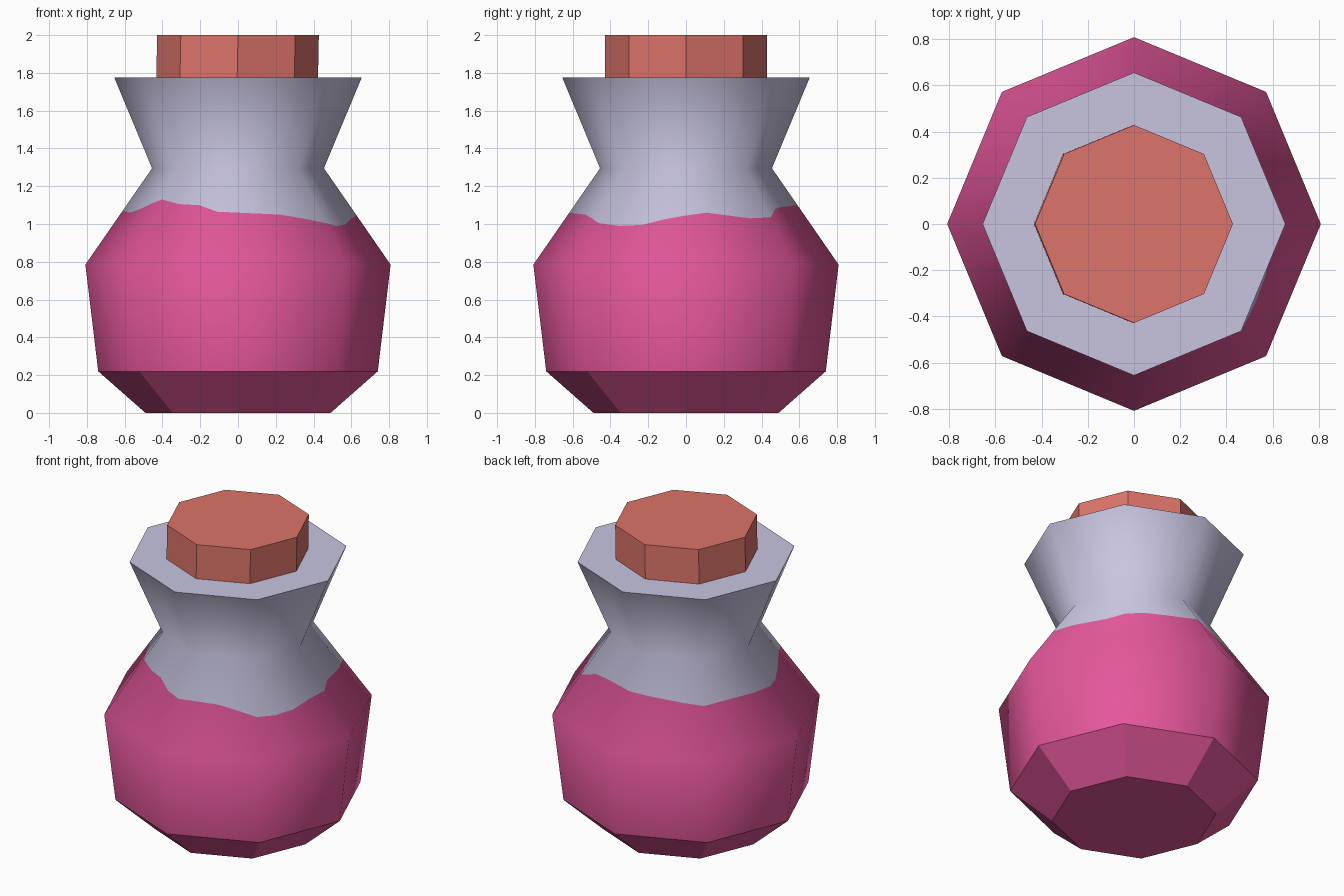
import bpy
import bmesh
from math import sin, cos, pi
from mathutils import Vector

cube = bpy.data.objects.get("Cube")
if cube:
    bpy.data.objects.remove(cube)

SIDES = 8
STEPS = 4                  # columns per side, so the liquid line can wander
COLS = SIDES * STEPS


def material(name, rgb):
    mat = bpy.data.materials.new(name)
    mat.use_nodes = True
    mat.diffuse_color = (*rgb, 1)
    mat.node_tree.nodes["Principled BSDF"].inputs["Base Color"].default_value = (*rgb, 1)
    return mat


def corner(i):
    a = 2 * pi * i / SIDES
    return Vector((cos(a), sin(a), 0))


def around(col):
    """Point on the unit octagon outline."""
    side, step = divmod(col % COLS, STEPS)
    return corner(side).lerp(corner(side + 1), step / STEPS)


glass = material("pale lilac glass", (0.578, 0.558, 0.745))
liquid = material("pink liquid", (0.775, 0.095, 0.323))
cork = material("terracotta cork", (0.716, 0.174, 0.144))

# Bottle profile: height, radius, upward lean of the smooth normal
BASE, HIP = (0, 0.49, 0), (0.22, 0.74, -0.125)
BELLY, NECK, RIM = (0.785, 0.808, 0.25), (1.295, 0.455, 0.11), (1.775, 0.655, -0.42)

# Heights of the wavy liquid line, counter-clockwise from +x
WAVE = [1.045, 1.06, 1.045, 1.03, 1.035, 1.08, 1.09, 1.095,
        1.10, 1.085, 1.075, 1.065, 1.06, 1.06, 1.06, 1.06,
        1.07, 1.06, 1.08, 1.11, 1.13, 1.105, 1.10, 1.065,
        1.06, 1.055, 1.05, 1.03, 1.005, 0.99, 0.995, 1.025]


def liquid_line(col):
    t = (WAVE[col] - BELLY[0]) / (NECK[0] - BELLY[0])
    return [a + (b - a) * t for a, b in zip(BELLY, NECK)]


# Bottle body
bm = bmesh.new()
rings, normals = [], []
for level in (BASE, HIP, BELLY, None, NECK, RIM):
    ring = []
    for col in range(COLS):
        z, r, lean = level or liquid_line(col)
        p = around(col)
        ring.append(bm.verts.new((p.x * r, p.y * r, z)))
        normals.append((p.normalized() + Vector((0, 0, lean))).normalized())
    rings.append(ring)
for k, (low, high) in enumerate(zip(rings, rings[1:])):
    for c in range(COLS):
        d = (c + 1) % COLS
        face = bm.faces.new((low[c], low[d], high[d], high[c]))
        face.material_index = 1 if k < 3 else 0
        face.smooth = k > 0
bm.faces.new(rings[0][::-1]).material_index = 1
bm.faces.new(rings[-1])
bm.verts.index_update()
for ring in (rings[1], rings[-1]):
    for c in range(COLS):
        bm.edges.get((ring[c], ring[(c + 1) % COLS])).smooth = False
mesh = bpy.data.meshes.new("bottle")
bm.to_mesh(mesh)
bm.free()
mesh.materials.append(glass)
mesh.materials.append(liquid)

# Rounded shading on the belly and neck, flat on base and rim
loop_normals = [None] * len(mesh.loops)
for poly in mesh.polygons:
    for li in poly.loop_indices:
        n = normals[mesh.loops[li].vertex_index] if poly.use_smooth else poly.normal
        loop_normals[li] = tuple(n)
mesh.normals_split_custom_set(loop_normals)
bottle = bpy.data.objects.new("bottle", mesh)
bpy.context.collection.objects.link(bottle)

# Stopper, leaning very slightly
bm = bmesh.new()
lower = [bm.verts.new(corner(i) * 0.428 + Vector((-0.006, 0, 1.7))) for i in range(SIDES)]
upper = [bm.verts.new(corner(i) * 0.428 + Vector((0, 0, 2))) for i in range(SIDES)]
for i in range(SIDES):
    j = (i + 1) % SIDES
    bm.faces.new((lower[i], lower[j], upper[j], upper[i]))
bm.faces.new(lower[::-1])
bm.faces.new(upper)
mesh = bpy.data.meshes.new("stopper")
bm.to_mesh(mesh)
bm.free()
mesh.materials.append(cork)
stopper = bpy.data.objects.new("stopper", mesh)
bpy.context.collection.objects.link(stopper)
